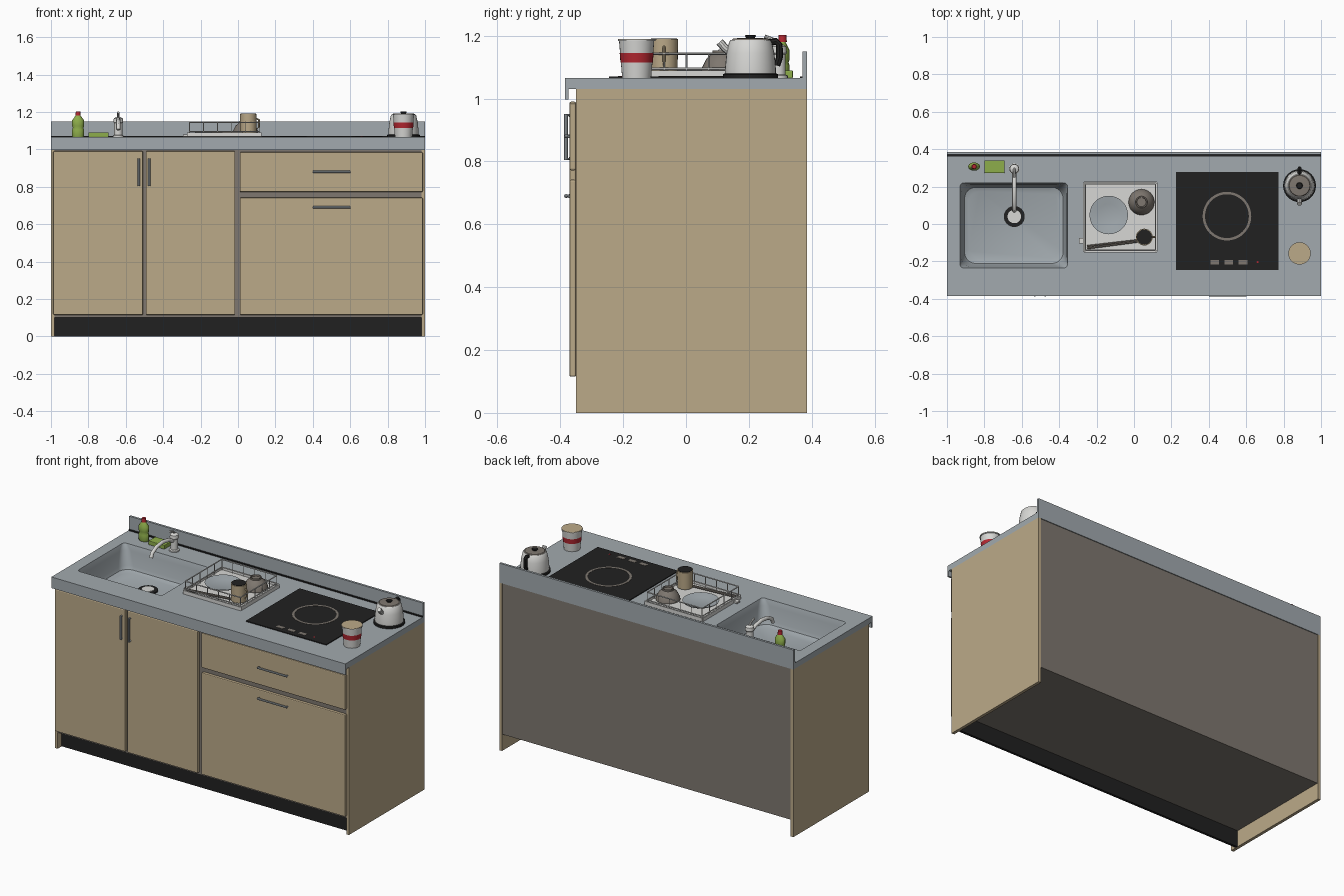
import bpy, bmesh, math
from mathutils import Vector

if "Cube" in bpy.data.objects:
    bpy.data.objects.remove(bpy.data.objects["Cube"])


def material(name, rgb):
    m = bpy.data.materials.new(name)
    m.diffuse_color = (*rgb, 1)
    m.use_nodes = True
    m.node_tree.nodes["Principled BSDF"].inputs["Base Color"].default_value = m.diffuse_color
    return m


WOOD = material("light wood", (0.50, 0.40, 0.25))
STEEL = material("blue grey steel", (0.36, 0.40, 0.425))
BLACK = material("black", (0.015, 0.015, 0.015))
TAUPE = material("taupe", (0.21, 0.185, 0.16))
WHITE = material("off white", (0.68, 0.68, 0.66))
RED = material("red", (0.45, 0.02, 0.03))
GREEN = material("green", (0.27, 0.42, 0.07))
TOP = 1.065  # worktop height


def finish(name, bm, mat, smooth=False):
    me = bpy.data.meshes.new(name)
    bm.to_mesh(me)
    bm.free()
    ob = bpy.data.objects.new(name, me)
    bpy.context.collection.objects.link(ob)
    me.materials.append(mat)
    if smooth:
        bpy.ops.object.select_all(action='DESELECT')
        ob.select_set(True)
        bpy.context.view_layer.objects.active = ob
        bpy.ops.object.shade_smooth_by_angle(angle=math.radians(35))
    return ob


def box(name, x, y, z, mat, bevel=0):
    bm = bmesh.new()
    bmesh.ops.create_cube(bm, size=1)
    for v in bm.verts:
        v.co = [lo + (c + 0.5) * (hi - lo) for c, (lo, hi) in zip(v.co, (x, y, z))]
    if bevel:
        bmesh.ops.bevel(bm, geom=bm.edges[:], offset=bevel, segments=2, affect='EDGES', profile=0.5)
    return finish(name, bm, mat)


def loft(bm, rings, cap_start=True, cap_end=True):
    rows = [[bm.verts.new(p) for p in ring] for ring in rings]
    n = len(rows[0])
    for a, b in zip(rows, rows[1:]):
        for i in range(n):
            bm.faces.new((a[i], a[(i + 1) % n], b[(i + 1) % n], b[i]))
    if cap_start:
        bm.faces.new(rows[0][::-1])
    if cap_end:
        bm.faces.new(rows[-1])


def lathe(name, x, y, profile, mat, n=32, sx=1, sy=1, caps=(True, True)):
    """Profile is a list of (radius, height above the worktop)."""
    bm = bmesh.new()
    loft(bm, [[(x + r * sx * math.cos(math.tau * i / n), y + r * sy * math.sin(math.tau * i / n), TOP + z)
               for i in range(n)] for r, z in profile], *caps)
    return finish(name, bm, mat, True)


def rod(name, points, r, mat, n=8):
    """Round bar swept along a path of points."""
    pts = [Vector(p) for p in points]
    rings = []
    for i, p in enumerate(pts):
        d = (pts[min(i + 1, len(pts) - 1)] - pts[max(i - 1, 0)]).normalized()
        ref = Vector((1, 0, 0)) if abs(d.x) < 0.8 else Vector((0, 0, 1))
        u = d.cross(ref).normalized()
        w = d.cross(u)
        rings.append([p + r * (u * math.cos(math.tau * k / n) + w * math.sin(math.tau * k / n)) for k in range(n)])
    bm = bmesh.new()
    loft(bm, rings)
    return finish(name, bm, mat, True)


def round_rect(x0, x1, y0, y1, r, z, seg=6):
    ring = []
    for cx, cy, start in ((x1 - r, y1 - r, 0), (x0 + r, y1 - r, 90), (x0 + r, y0 + r, 180), (x1 - r, y0 + r, 270)):
        for k in range(seg + 1):
            a = math.radians(start + 90 * k / seg)
            ring.append((cx + r * math.cos(a), cy + r * math.sin(a), z))
    return ring


# Cabinet shell
for side, s in (("left", -1), ("right", 1)):
    box(side + "_side_panel", sorted((s * 0.982, s)), (-0.35, 0.385), (0, 1.03), WOOD)
box("back_panel", (-0.982, 0.982), (0.372, 0.38), (0.1, 1.03), TAUPE)
box("bottom_panel", (-0.982, 0.982), (-0.345, 0.372), (0.1, 0.115), TAUPE)
box("front_frame", (-0.982, 0.982), (-0.35, -0.335), (0.1, 1.03), TAUPE)
box("kick_board", (-0.982, 0.982), (-0.31, -0.295), (0, 0.105), BLACK)

# Doors and drawers
for name, x, z in (("left_door", (-0.988, -0.508), (0.115, 0.99)),
                   ("right_door", (-0.493, -0.015), (0.115, 0.99)),
                   ("upper_drawer", (0.01, 0.988), (0.772, 0.985)),
                   ("lower_drawer", (0.01, 0.988), (0.115, 0.742))):
    box(name, x, (-0.371, -0.35), z, WOOD, 0.005)

# Handles
for x in (-0.53, -0.474):
    rod("door_handle", [(x, -0.368, 0.81), (x, -0.382, 0.805), (x, -0.382, 0.95), (x, -0.368, 0.945)], 0.006, STEEL)
for z in (0.88, 0.69):
    rod("drawer_handle", [(0.405, -0.368, z), (0.4, -0.382, z), (0.6, -0.382, z), (0.595, -0.368, z)], 0.006, STEEL)

# Worktop with sink opening
SINK = (-0.93, -0.355, -0.235, 0.22)
top = box("worktop", (-1, 1), (-0.385, 0.385), (1.03, TOP), STEEL)
bm = bmesh.new()
loft(bm, [round_rect(*SINK, 0.02, z) for z in (0.98, 1.12)])
cutter = finish("sink_cutter", bm, STEEL)
cutter.hide_render = True
mod = top.modifiers.new("sink_opening", 'BOOLEAN')
mod.operation, mod.solver, mod.object = 'DIFFERENCE', 'EXACT', cutter
bpy.ops.object.select_all(action='DESELECT')
bpy.context.view_layer.objects.active = top
top.select_set(True)
bpy.ops.object.modifier_apply(modifier=mod.name)
bpy.data.objects.remove(cutter)
box("worktop_front_lip", (-1, 1), (-0.385, -0.374), (0.997, 1.03), STEEL)
box("backsplash", (-1, 1), (0.371, 0.385), (TOP, 1.15), STEEL)
box("backsplash_seal", (-1, 1), (0.362, 0.371), (TOP, 1.071), BLACK)

# Sink basin
x0, x1, y0, y1 = SINK
bm = bmesh.new()
loft(bm, [round_rect(x0 + d, x1 - d, y0 + d, y1 - d, r, z) for d, r, z in
          ((0, 0.02, TOP), (0.008, 0.045, 1.03), (0.016, 0.06, 0.945), (0.024, 0.06, 0.925), (0.045, 0.06, 0.915))],
     False, True)
bmesh.ops.reverse_faces(bm, faces=bm.faces[:])
bm.normal_update()
if max(bm.faces, key=lambda f: f.calc_area()).normal.z < 0:
    bmesh.ops.reverse_faces(bm, faces=bm.faces[:])
finish("sink_basin", bm, STEEL, True)
lathe("drain_ring", -0.64, 0.04, [(0.056, -0.15), (0.056, -0.143)], BLACK)
lathe("drain_strainer", -0.64, 0.04, [(0.036, -0.143), (0.036, -0.138)], WHITE)

# Tap
lathe("tap_body", -0.64, 0.295, [(0.029, 0), (0.029, 0.008), (0.022, 0.012), (0.022, 0.075), (0.026, 0.08),
                                 (0.024, 0.1), (0.012, 0.108)], WHITE, 20)
rod("tap_spout", [(-0.64, 0.29, 1.125), (-0.64, 0.24, 1.15), (-0.64, 0.18, 1.16), (-0.64, 0.12, 1.152),
                  (-0.64, 0.08, 1.13), (-0.64, 0.07, 1.105)], 0.011, WHITE, 12)
rod("tap_lever", [(-0.64, 0.30, 1.165), (-0.64, 0.285, 1.185), (-0.64, 0.25, 1.198)], 0.006, WHITE)

# Soap bottle and sponge
lathe("soap_bottle", -0.855, 0.307, [(0.029, 0), (0.032, 0.006), (0.032, 0.04), (0.028, 0.05), (0.032, 0.06),
                                     (0.032, 0.09), (0.014, 0.115)], GREEN, 12, 1, 0.7)
lathe("soap_cap", -0.855, 0.307, [(0.014, 0.115), (0.012, 0.138)], RED, 12)
box("sponge", (-0.8, -0.692), (0.273, 0.34), (TOP, 1.09), GREEN, 0.003)

# Hob with cooking ring and touch controls
box("hob_glass", (0.225, 0.772), (-0.245, 0.277), (TOP, 1.07), BLACK)
lathe("cooking_ring", 0.497, 0.042, [(0.130, 0.0045), (0.130, 0.0062), (0.117, 0.0062), (0.117, 0.0045)],
      TAUPE, 48, caps=(False, False))
for x in (0.432, 0.507, 0.583):
    box("touch_key", (x - 0.023, x + 0.023), (-0.216, -0.192), (1.069, 1.0712), TAUPE)
lathe("power_light", 0.661, -0.203, [(0.006, 0.004), (0.006, 0.0062)], RED, 10)

# Kettle
KX, KY = 0.885, 0.205
lathe("kettle_base", KX, KY, [(0.088, 0), (0.088, 0.012), (0.082, 0.015)], BLACK)
lathe("kettle_body", KX, KY, [(0.081, 0.015), (0.081, 0.03), (0.076, 0.08), (0.068, 0.115), (0.062, 0.122)], WHITE)
lathe("kettle_lid", KX, KY, [(0.06, 0.121), (0.055, 0.126), (0.03, 0.128)], TAUPE)
lathe("kettle_knob", KX, KY, [(0.013, 0.127), (0.018, 0.135), (0.014, 0.138)], BLACK, 16)
rod("kettle_handle", [(KX, KY + 0.06, 1.178), (KX, KY + 0.082, 1.182), (KX, KY + 0.092, 1.172),
                      (KX, KY + 0.092, 1.13), (KX, KY + 0.084, 1.105)], 0.011, BLACK)
rod("kettle_spout", [(KX, KY - 0.06, 1.145), (KX, KY - 0.08, 1.16), (KX, KY - 0.098, 1.18)], 0.013, WHITE, 10)

# Instant meal cup with red band and paper lid
CX, CY = 0.885, -0.157
lathe("meal_cup", CX, CY, [(0.046, 0), (0.056, 0.118), (0.060, 0.118), (0.060, 0.123)], WHITE)
lathe("meal_cup_band", CX, CY, [(0.0515, 0.05), (0.0540, 0.08)], RED, caps=(False, False))
lathe("meal_cup_lid", CX, CY, [(0.059, 0.123), (0.059, 0.125)], WOOD)

# Dish rack: tray, rim and wires
RX, RY = (-0.268, 0.122), (-0.148, 0.222)
box("tray_floor", RX, RY, (1.068, 1.077), WHITE)
for x in RX:
    box("tray_edge", (x - 0.004, x + 0.004), RY, (1.068, 1.09), WHITE)
for y in RY:
    box("tray_edge", RX, (y - 0.004, y + 0.004), (1.068, 1.09), WHITE)
box("tray_outlet", (-0.295, -0.268), (-0.105, -0.075), (1.07, 1.08), WHITE)
ax, bx, ay, by = RX[0] + 0.008, RX[1] - 0.008, RY[0] + 0.008, RY[1] - 0.008
for z in (1.095, 1.143):
    for p, q in (((ax, ay), (bx, ay)), ((bx, ay), (bx, by)), ((bx, by), (ax, by)), ((ax, by), (ax, ay))):
        rod("rack_rail", [(*p, z), (*q, z)], 0.0035, WHITE, 6)
for i in range(6):
    x, y = ax + (bx - ax) * i / 5, ay + (by - ay) * i / 5
    for p in ((x, ay), (x, by), (ax, y), (bx, y)):
        rod("rack_wire", [(*p, 1.075), (*p, 1.143)], 0.0025, WHITE, 6)

# Dishes
lathe("plate", -0.135, 0.048, [(0.06, 0.014), (0.1, 0.028), (0.103, 0.033), (0.098, 0.033), (0.06, 0.022)], STEEL)
lathe("upturned_bowl", 0.04, 0.117, [(0.069, 0.02), (0.067, 0.032), (0.052, 0.062), (0.032, 0.078), (0.032, 0.088),
                                     (0.026, 0.088), (0.024, 0.08)], TAUPE)
lathe("mug", 0.055, -0.07, [(0.043, 0.02), (0.045, 0.124), (0.041, 0.125)], WOOD, 24)
lathe("mug_inside", 0.055, -0.07, [(0.041, 0.122), (0.041, 0.127)], BLACK, 24)
rod("mug_handle", [(0.096, -0.07, 1.165), (0.112, -0.07, 1.158), (0.112, -0.07, 1.118), (0.096, -0.07, 1.108)],
    0.005, WOOD)
for d in (0, 0.012):
    rod("chopstick", [(-0.25, -0.13 + d, 1.085), (0.09, -0.085 + d / 2, 1.092)], 0.005, TAUPE, 6)
